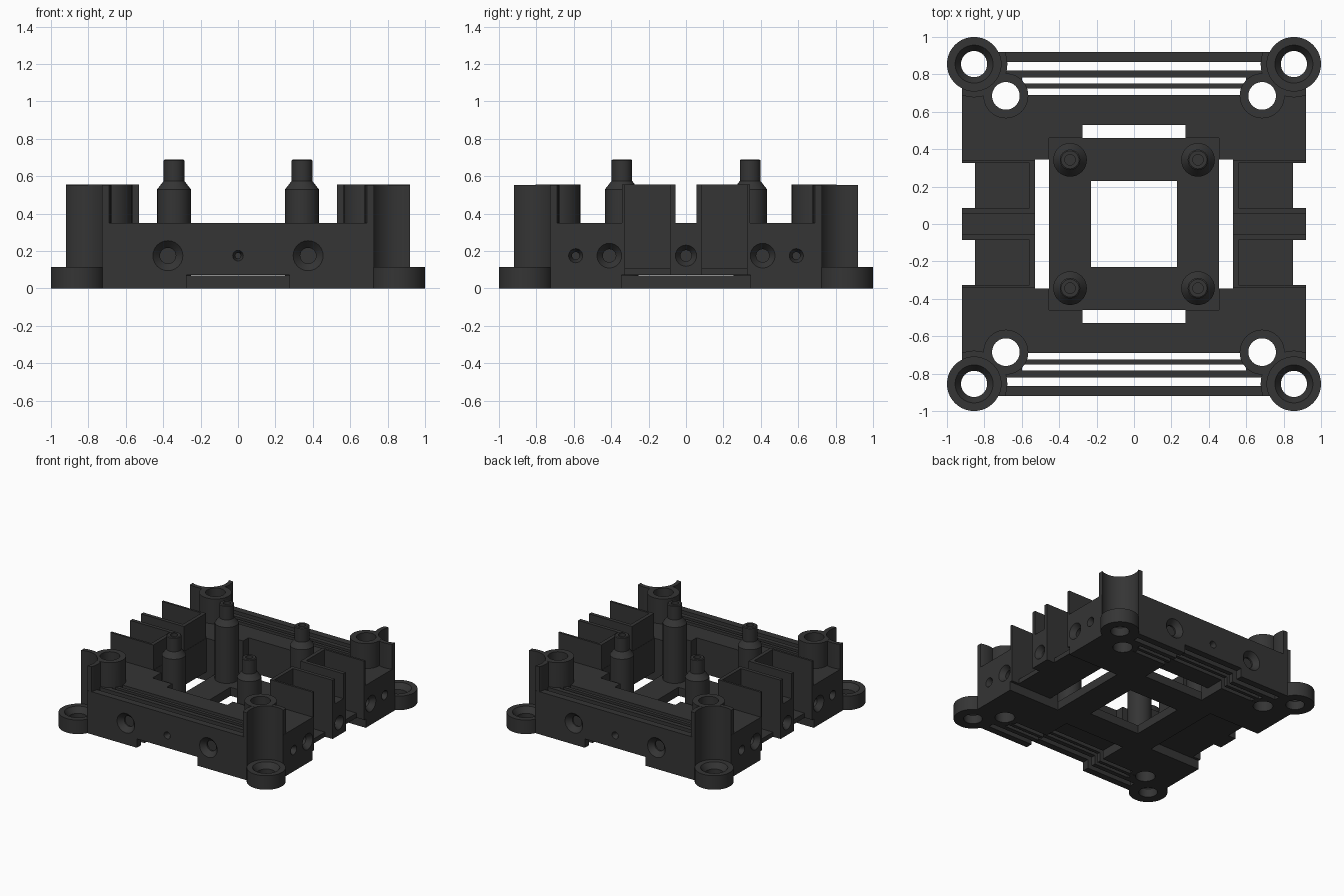
import bpy, math
from mathutils import Vector

if "Cube" in bpy.data.objects:
    bpy.data.objects.remove(bpy.data.objects["Cube"])

SIGNS = (-1, 1)
CORNERS = [(sx, sy) for sx in SIGNS for sy in SIGNS]

mat = bpy.data.materials.new("black_plastic")
mat.diffuse_color = (0.035, 0.035, 0.035, 1)
mat.use_nodes = True
mat.node_tree.nodes["Principled BSDF"].inputs["Base Color"].default_value = mat.diffuse_color


def box(x0, x1, y0, y1, z0, z1, name="tool"):
    bpy.ops.mesh.primitive_cube_add(size=1, location=((x0 + x1) / 2, (y0 + y1) / 2, (z0 + z1) / 2))
    ob = bpy.context.object
    ob.name = name
    ob.scale = (abs(x1 - x0), abs(y1 - y0), abs(z1 - z0))
    bpy.ops.object.transform_apply(location=False, rotation=False, scale=True)
    return ob


def cone(a, b, r0, r1, name="tool", n=40):
    """Cylinder or cone running from point a to point b."""
    a, b = Vector(a), Vector(b)
    d = b - a
    bpy.ops.mesh.primitive_cone_add(vertices=n, radius1=r0, radius2=r1, depth=d.length,
                                    location=(a + b) / 2, rotation=d.to_track_quat('Z', 'Y').to_euler())
    bpy.context.object.name = name
    return bpy.context.object


def post(x, y, z0, z1, r):
    return cone((x, y, z0), (x, y, z1), r, r)


def combine(target, tool, op):
    m = target.modifiers.new("bool", 'BOOLEAN')
    m.operation, m.solver, m.object = op, 'EXACT', tool
    bpy.context.view_layer.objects.active = target
    bpy.ops.object.modifier_apply(modifier=m.name)
    bpy.data.objects.remove(tool)


def cut(tool):
    combine(frame, tool, 'DIFFERENCE')


def add(tool):
    combine(frame, tool, 'UNION')


# main block with sunken centre and window
frame = box(-.92, .92, -.92, .92, 0, .35, "frame")
cut(box(-.455, .455, -.46, .46, .07, .6))
cut(box(-.23, .23, -.23, .23, -.1, .6))

for s in SIGNS:
    # slots beside the floor plate and the underside notches
    cut(box(-.275, .275, s * .45, s * .53, .071, .6))
    cut(box(s * .45, s * .528, -.345, .345, .071, .6))
    cut(box(-.275, .275, s * .46, s * 1.1, -.1, .0725))
    cut(box(s * .455, s * 1.1, -.345, .345, -.1, .0725))
    # long slots along the front and back
    for w, y0, y1 in ((.69, .82, .865), (.6, .752, .783), (.69, .69, .725)):
        cut(box(-w, w, s * y0, s * y1, -.1, .6))

# tall open pockets on the left and right
for sx, sy in CORNERS:
    add(box(sx * .53, sx * .92, sy * .055, sy * .342, .09, .555))
    cut(box(sx * .56, sx * 1.1, sy * .085, sy * .325, .11, .7))
    cut(box(sx * .85, sx * 1.1, sy * .085, sy * .325, -.1, .7))

# corner screw posts, curved guard walls and mounting ears
for sx, sy in CORNERS:
    e = .855
    add(post(sx * .685, sy * .685, 0.001, .555, .12))
    guard = post(sx * e, sy * e, .05, .554, .178)
    combine(guard, box(sx * .5, sx * .919, sy * .5, sy * .919, 0, 1), 'INTERSECT')
    add(guard)
    cut(post(sx * e, sy * e, .11, .8, .144))
    add(post(sx * e, sy * e, 0, .115, .145))
    cut(post(sx * e, sy * e, -.1, .3, .07))
    cut(cone((sx * e, sy * e, .07), (sx * e, sy * e, .12), .07, .105))
    cut(post(sx * .685, sy * .685, -.1, .8, .074))

# dimpled screw holes in the four sides
for s in SIGNS:
    for x, r in ((-.375, .085), (0, .03), (.375, .085)):
        cut(cone((x, s * .88, .175), (x, s * .925, .175), r * .5, r, n=24))
        cut(cone((x, s * .85, .175), (x, s * .9, .175), r * .5, r * .5, n=24))
    for y, r in ((-.59, .04), (-.41, .07), (0, .06), (.41, .07), (.59, .04)):
        cut(cone((s * .88, y, .175), (s * .925, y, .175), r * .5, r, n=24))
        cut(cone((s * .78, y, .175), (s * .9, y, .175), r * .5, r * .5, n=24))

parts = [frame]

# stepped standoffs on the floor plate: one lathe profile, with a blind top hole
profile = [(0, .05), (.09, .05), (.09, .53), (.055, .575), (.055, .685), (.048, .69),
           (.028, .69), (.028, .6), (0, .6)]
N = 32
for i, (sx, sy) in enumerate(CORNERS):
    verts = [(r * math.cos(2 * math.pi * k / N), r * math.sin(2 * math.pi * k / N), z)
             for r, z in profile[1:-1] for k in range(N)]
    rings = len(profile) - 2
    faces = [(j * N + k, j * N + (k + 1) % N, (j + 1) * N + (k + 1) % N, (j + 1) * N + k)
             for j in range(rings - 1) for k in range(N)]
    faces += [tuple(reversed(range(N))), tuple(range((rings - 1) * N, rings * N))]
    me = bpy.data.meshes.new("standoff")
    me.from_pydata(verts, [], faces)
    ob = bpy.data.objects.new(f"standoff_{i + 1}", me)
    ob.location = (sx * .342, sy * .343, 0)
    bpy.context.collection.objects.link(ob)
    parts.append(ob)

# colour and shading
for ob in parts:
    ob.data.materials.clear()
    ob.data.materials.append(mat)
    bpy.ops.object.select_all(action='DESELECT')
    ob.select_set(True)
    bpy.context.view_layer.objects.active = ob
    bpy.ops.object.shade_smooth_by_angle(angle=math.radians(30))
